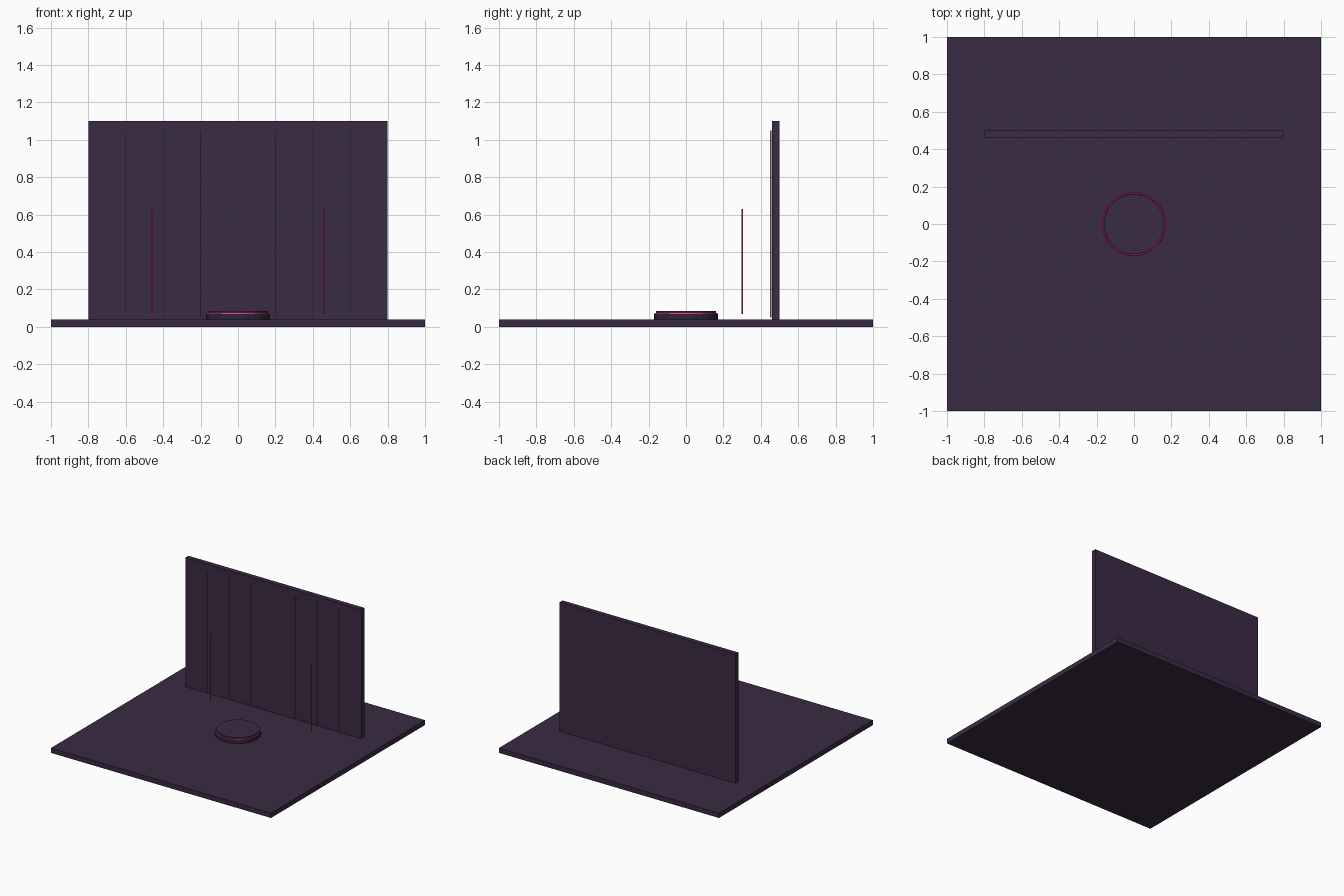
import bpy

if "Cube" in bpy.data.objects:
    bpy.data.objects.remove(bpy.data.objects["Cube"])


def material(name, rgb):
    m = bpy.data.materials.new(name)
    m.diffuse_color = (*rgb, 1)
    m.use_nodes = True
    m.node_tree.nodes["Principled BSDF"].inputs["Base Color"].default_value = m.diffuse_color
    return m


plum = material("plum", (0.042, 0.024, 0.056))
dark = material("dark_plum", (0.03, 0.018, 0.04))
pink = material("pink_glow", (0.85, 0.03, 0.2))
gold = material("dull_gold", (0.25, 0.17, 0.06))


def finish(name, mat, smooth=False):
    o = bpy.context.object
    o.name = name
    o.data.materials.append(mat)
    if smooth:
        bpy.ops.object.shade_smooth_by_angle()
    return o


def box(name, lo, hi, mat):
    bpy.ops.mesh.primitive_cube_add(size=1, location=[(a + b) / 2 for a, b in zip(lo, hi)])
    bpy.context.object.scale = [b - a for a, b in zip(lo, hi)]
    bpy.ops.object.transform_apply(location=False, rotation=False)
    return finish(name, mat)


def cylinder(name, r, x, y, z0, z1, mat, sides=64):
    bpy.ops.mesh.primitive_cylinder_add(vertices=sides, radius=r, depth=z1 - z0,
                                        location=(x, y, (z0 + z1) / 2))
    return finish(name, mat, True)


# Floor and back wall
box("floor", (-1, -1, 0), (1, 1, 0.04), plum)
box("back_wall", (-0.8, 0.46, 0.04), (0.8, 0.5, 1.1), plum)

# Thin vertical strips just in front of the wall
for i, x in enumerate((-0.6, -0.4, -0.2, 0.2, 0.4, 0.6)):
    box(f"wall_strip_{i + 1}", (x - 0.002, 0.45, 0.05), (x + 0.002, 0.456, 1.05), gold)

# Round pedestal with glowing ring
cylinder("pedestal_base", 0.17, 0, 0, 0.04, 0.07, dark)
cylinder("pedestal_top", 0.16, 0, 0, 0.07, 0.085, plum)
bpy.ops.mesh.primitive_torus_add(location=(0, 0, 0.07), major_radius=0.165, minor_radius=0.004,
                                 major_segments=64, minor_segments=8)
finish("glow_ring", pink, True)

# Glowing tubes on both sides
for side, x in (("left", -0.46), ("right", 0.46)):
    cylinder(f"glow_tube_{side}", 0.004, x, 0.3, 0.07, 0.63, pink, 12)
